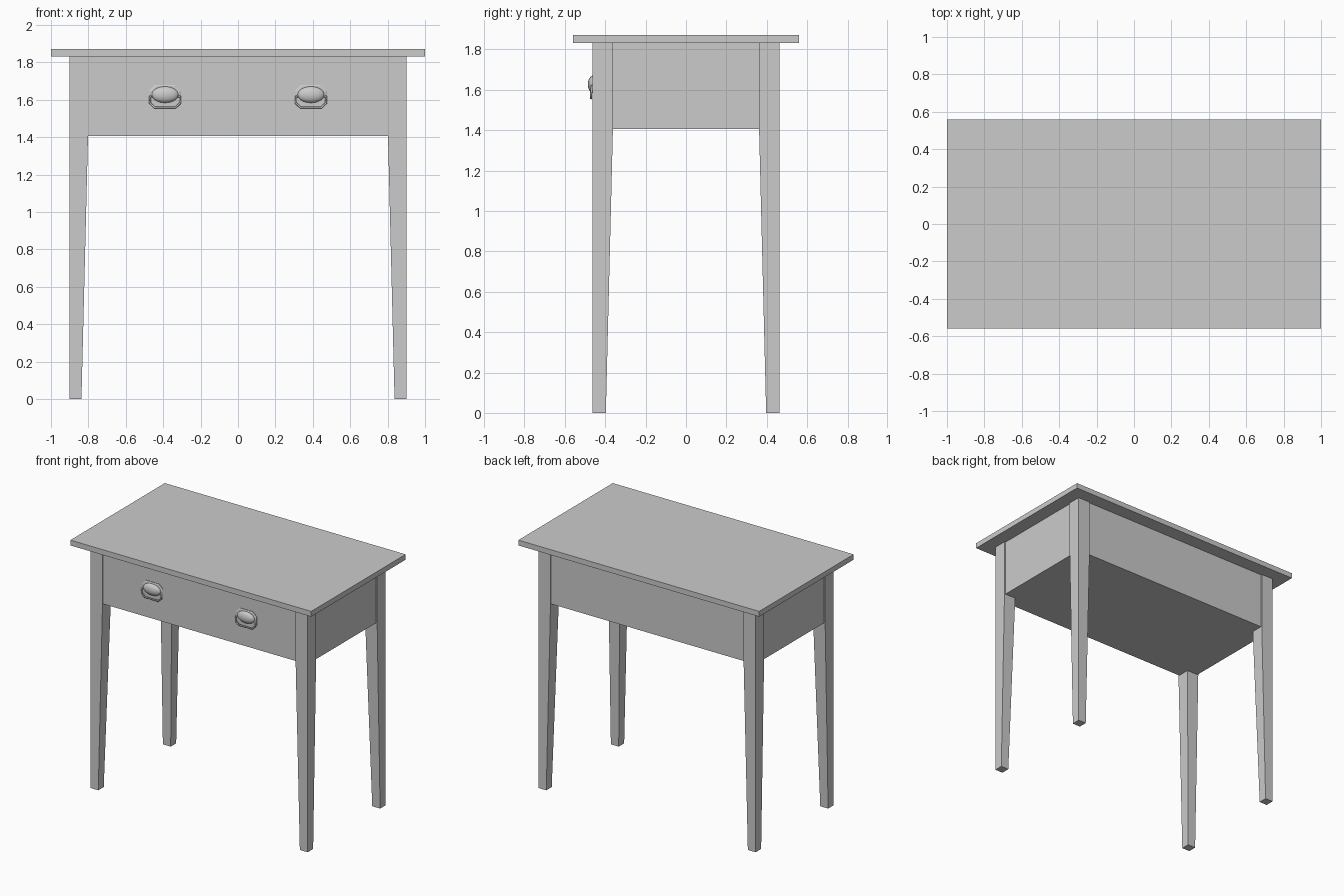
import bpy
import bmesh
from mathutils import Matrix

default_cube = bpy.data.objects.get("Cube")
if default_cube:
    bpy.data.objects.remove(default_cube, do_unlink=True)

# Single neutral grey
grey = bpy.data.materials.new("plain grey")
grey.use_nodes = True
colour = (0.6, 0.6, 0.6, 1)
grey.diffuse_color = colour
grey.node_tree.nodes["Principled BSDF"].inputs["Base Color"].default_value = colour

TOP, UNDER, APRON_BOTTOM = 1.872, 1.832, 1.405
LEG_X, LEG_Y = 0.902, 0.462
LEG_TOP, LEG_FOOT = 0.1, 0.065
RECESS = 0.008
FRONT = -LEG_Y + RECESS


def add_object(name, bm):
    bmesh.ops.recalc_face_normals(bm, faces=bm.faces)
    mesh = bpy.data.meshes.new(name)
    bm.to_mesh(mesh)
    bm.free()
    mesh.materials.append(grey)
    obj = bpy.data.objects.new(name, mesh)
    bpy.context.collection.objects.link(obj)
    return obj


def loft(name, rings):
    """Join equal-sized rings of points and cap both ends."""
    bm = bmesh.new()
    loops = [[bm.verts.new(p) for p in ring] for ring in rings]
    n = len(loops[0])
    for a, b in zip(loops, loops[1:]):
        for i in range(n):
            j = (i + 1) % n
            bm.faces.new((a[i], a[j], b[j], b[i]))
    bm.faces.new(loops[0])
    bm.faces.new(loops[-1])
    return add_object(name, bm)


def box(name, x, y, z0, z1):
    corners = [(-x, -y), (x, -y), (x, y), (-x, y)]
    return loft(name, [[(a, b, z) for a, b in corners] for z in (z0, z1)])


def smooth(obj):
    bpy.ops.object.select_all(action="DESELECT")
    obj.select_set(True)
    bpy.context.view_layer.objects.active = obj
    bpy.ops.object.shade_smooth_by_angle()


# Top and drawer case
box("table_top", 1, 0.56, UNDER, TOP)
box("drawer_case", LEG_X - RECESS, LEG_Y - RECESS, APRON_BOTTOM, UNDER)

# Legs, tapered on the two inner faces
for sx, side in ((-1, "right"), (1, "left")):
    for sy, end in ((-1, "front"), (1, "back")):
        rings = []
        for z, w in ((0, LEG_FOOT), (APRON_BOTTOM, LEG_TOP), (UNDER, LEG_TOP)):
            xs, ys = (LEG_X, LEG_X - w), (LEG_Y, LEG_Y - w)
            rings.append([(sx * xs[i], sy * ys[j], z)
                          for i, j in ((0, 0), (1, 0), (1, 1), (0, 1))])
        loft(f"{end}_{side}_leg", rings)


def octagon(cx, cz, y, w, h, cut):
    quarter = [(w, h - cut), (w - cut, h)]
    pts = (quarter + [(-x, z) for x, z in reversed(quarter)]
           + [(-x, -z) for x, z in quarter]
           + [(x, -z) for x, z in reversed(quarter)])
    return [(cx + x, y, cz + z) for x, z in pts]


# Drawer pulls: backplate, raised boss and hanging bail
for cx, side in ((-0.39, "right"), (0.39, "left")):
    cz = 1.617
    loft(f"{side}_pull_plate", [
        octagon(cx, cz, FRONT + 0.005, 0.086, 0.063, 0.032),
        octagon(cx, cz, FRONT - 0.004, 0.086, 0.063, 0.032),
        octagon(cx, cz, FRONT - 0.008, 0.078, 0.055, 0.029)])

    bm = bmesh.new()
    bmesh.ops.create_uvsphere(bm, u_segments=32, v_segments=16, radius=1)
    bmesh.ops.transform(bm, verts=bm.verts, matrix=Matrix.Translation((cx, FRONT - 0.004, cz + 0.01))
                        @ Matrix.Diagonal((0.072, 0.028, 0.044, 1)))
    smooth(add_object(f"{side}_pull_boss", bm))

    curve = bpy.data.curves.new(f"{side}_pull_bail", "CURVE")
    curve.dimensions = "3D"
    curve.bevel_depth = 0.0055
    curve.bevel_resolution = 2
    curve.use_fill_caps = True
    half = [(0.066, 0.0, -0.004), (0.081, 0.0, -0.012),
            (0.081, -0.035, -0.016), (0.056, -0.059, -0.016)]
    path = [(-x, z, y) for x, z, y in half] + list(reversed(half))
    line = curve.splines.new("POLY")
    line.points.add(len(path) - 1)
    for point, (x, z, y) in zip(line.points, path):
        point.co = (cx + x, FRONT + y, cz + z, 1)
    curve.materials.append(grey)
    bail = bpy.data.objects.new(f"{side}_pull_bail", curve)
    bpy.context.collection.objects.link(bail)
